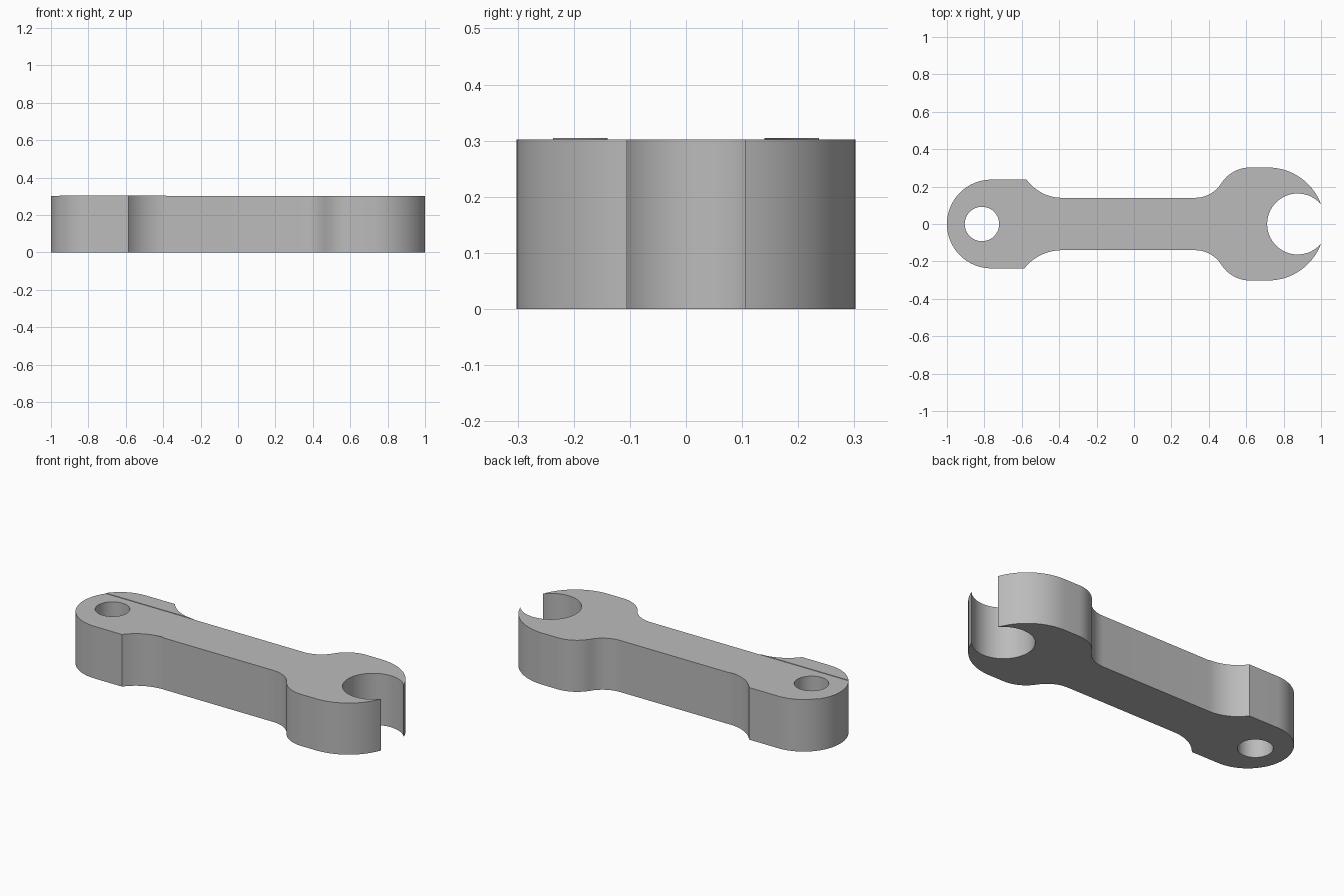
import bpy, bmesh, math
from math import sin, cos, radians, atan2, asin, acos, hypot

default = bpy.data.objects.get("Cube")
if default:
    bpy.data.objects.remove(default, do_unlink=True)

HEIGHT, RAISE = 0.302, 0.003      # body thickness, raised pad thickness
HANDLE = 0.14                     # half width of the handle
EYE_X, EYE_R = -0.763, 0.237      # rounded closed end
HEAD_X, HEAD_R = 0.717, 0.302     # open jaw end
JAW_X, JAW_R = 0.875, 0.163       # jaw opening

steel = bpy.data.materials.new("steel grey")
steel.use_nodes = True
grey = (0.5, 0.5, 0.5, 1)
steel.diffuse_color = grey
steel.node_tree.nodes["Principled BSDF"].inputs["Base Color"].default_value = grey


def arc(cx, cy, r, a0, a1, n):
    """Points on a circle from angle a0 to a1 (radians)."""
    return [(cx + r * cos(a0 + (a1 - a0) * i / n),
             cy + r * sin(a0 + (a1 - a0) * i / n)) for i in range(n + 1)]


def shoulder(corner_x):
    """Concave fillet from the closed end's corner down to the handle."""
    end_x = -0.385
    dx, dy = end_x - corner_x, EYE_R - HANDLE
    r = (dx * dx + dy * dy) / (2 * dy)
    return arc(end_x, HANDLE + r, r, -math.pi / 2 - asin(dx / r), -math.pi / 2, 14)


def neck():
    """S-curve from the handle up to the open head."""
    x0, x1 = 0.326, 0.62
    turn = 2 * atan2(HEAD_R - HANDLE, x1 - x0)
    total = (x1 - x0) / sin(turn)
    r0 = total * 0.48
    r1 = total - r0
    up = arc(x0, HANDLE + r0, r0, -math.pi / 2, -math.pi / 2 + turn, 12)
    over = arc(x1, HEAD_R - r1, r1, math.pi / 2 + turn, math.pi / 2, 12)
    return up + over[1:]


def half_outline(corner_x):
    """Upper half of the body, from the closed end to the jaw's throat."""
    tip_y = (HEAD_R ** 2 - (1 - HEAD_X) ** 2) ** 0.5
    pts = arc(EYE_X, 0, EYE_R, math.pi, math.pi / 2, 24)
    pts += shoulder(corner_x) + neck()
    pts += arc(HEAD_X, 0, HEAD_R, math.pi / 2, atan2(tip_y, 1 - HEAD_X), 20)
    pts += arc(JAW_X, 0, JAW_R, atan2(tip_y, 1 - JAW_X), math.pi, 28)
    return pts


def pad_outline(corner_x):
    """Part of the closed end that lies outside the handle's width."""
    a = math.pi - asin(HANDLE / EYE_R)
    return arc(EYE_X, 0, EYE_R, a, math.pi / 2, 16) + shoulder(corner_x)


def flip(pts):
    return [(x, -y) for x, y in pts]


def prism(name, pts, z0, z1):
    """Extrude a closed outline between two heights."""
    bm = bmesh.new()
    face = bm.faces.new([bm.verts.new((x, y, z0)) for x, y in pts])
    up = bmesh.ops.extrude_face_region(bm, geom=[face])["geom"]
    bmesh.ops.translate(bm, vec=(0, 0, z1 - z0),
                        verts=[v for v in up if isinstance(v, bmesh.types.BMVert)])
    bmesh.ops.recalc_face_normals(bm, faces=bm.faces)
    mesh = bpy.data.meshes.new(name)
    bm.to_mesh(mesh)
    bm.free()
    mesh.materials.append(steel)
    obj = bpy.data.objects.new(name, mesh)
    bpy.context.collection.objects.link(obj)
    return obj


def select(obj):
    bpy.ops.object.select_all(action='DESELECT')
    obj.select_set(True)
    bpy.context.view_layer.objects.active = obj


BACK_CORNER, FRONT_CORNER = -0.574, -0.586

# Body: both halves joined into one outline
back, front = half_outline(BACK_CORNER), flip(half_outline(FRONT_CORNER))
body = prism("spanner_body", back + front[-2:0:-1], 0, HEIGHT)

# Hanging hole through the closed end
cutter = prism("hole_cutter", arc(-0.813, 0, 0.092, 0, 2 * math.pi, 48)[:-1], -0.1, 0.5)
cut = body.modifiers.new("hanging_hole", 'BOOLEAN')
cut.object, cut.operation, cut.solver = cutter, 'DIFFERENCE', 'EXACT'
select(body)
bpy.ops.object.modifier_apply(modifier=cut.name)
bpy.data.objects.remove(cutter, do_unlink=True)

# Thin raised pads on either side of the closed end
pads = [prism("back_pad", pad_outline(BACK_CORNER), HEIGHT, HEIGHT + RAISE),
        prism("front_pad", flip(pad_outline(FRONT_CORNER)), HEIGHT, HEIGHT + RAISE)]

for obj in [body] + pads:
    select(obj)
    bpy.ops.object.shade_smooth_by_angle(angle=radians(25))
